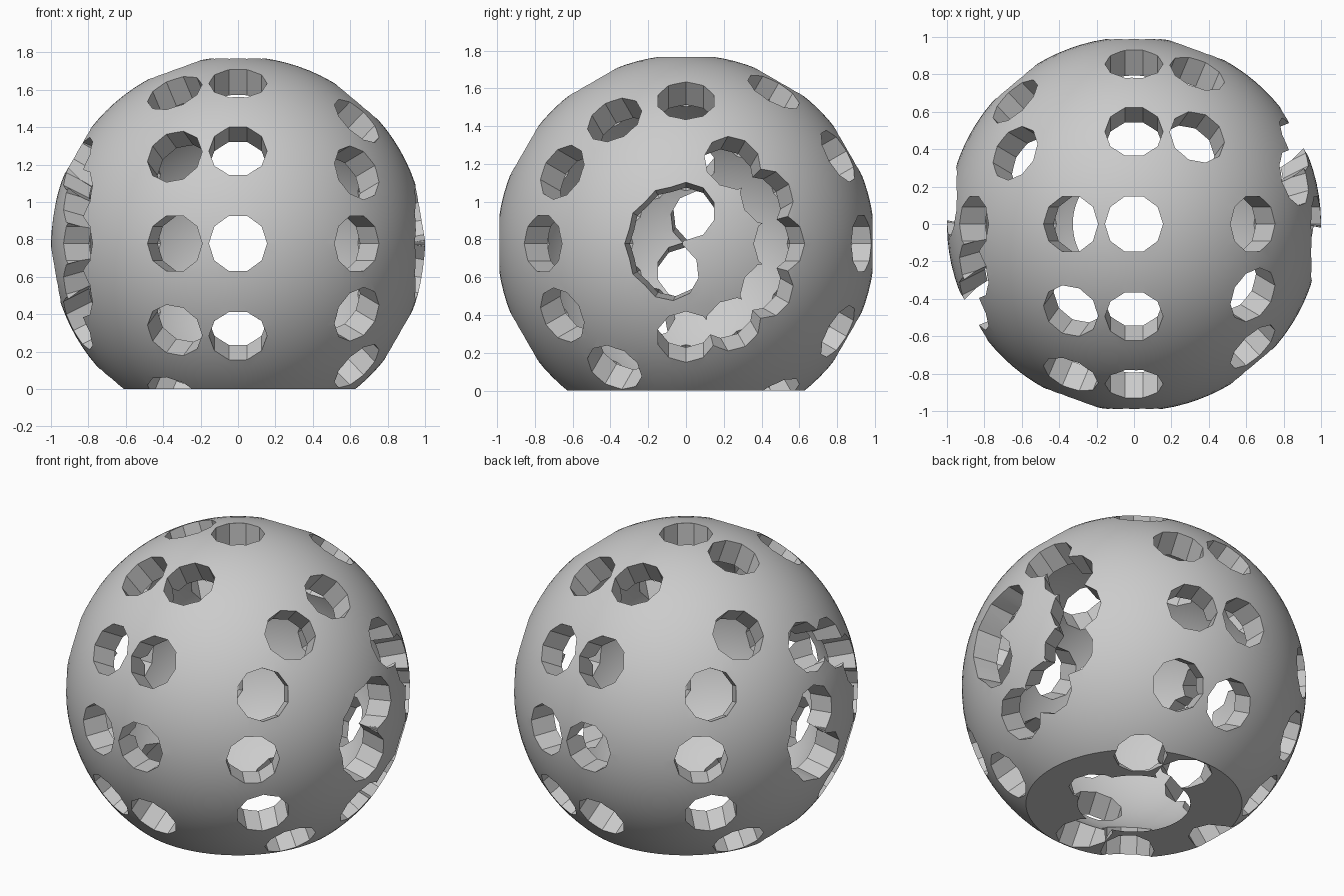
import bpy
import bmesh
from math import radians
from mathutils import Matrix

CENTRE_Z = 0.778
OUTER, INNER, HOLE = 1.0, 0.844, 0.1556

cube = bpy.data.objects.get("Cube")
if cube:
    bpy.data.objects.remove(cube, do_unlink=True)

grey = bpy.data.materials.new("plain grey")
grey.use_nodes = True
grey.diffuse_color = (0.6, 0.6, 0.6, 1)
grey.node_tree.nodes["Principled BSDF"].inputs["Base Color"].default_value = grey.diffuse_color


def make_object(name, bm, collection):
    mesh = bpy.data.meshes.new(name)
    bm.to_mesh(mesh)
    bm.free()
    mesh.materials.append(grey)
    obj = bpy.data.objects.new(name, mesh)
    collection.objects.link(obj)
    return obj


# Hollow shell: outer sphere plus an inward-facing inner sphere
bm = bmesh.new()
place = Matrix.Translation((0, 0, CENTRE_Z)) @ Matrix.Rotation(radians(1.1), 4, "Z")
bmesh.ops.create_uvsphere(bm, u_segments=96, v_segments=48, radius=OUTER, matrix=place)
outer_faces = set(bm.faces)
bmesh.ops.create_uvsphere(bm, u_segments=96, v_segments=48, radius=INNER, matrix=place)
bmesh.ops.reverse_faces(bm, faces=[f for f in bm.faces if f not in outer_faces])
shell = make_object("perforated_shell", bm, bpy.context.scene.collection)

# Flat base
cutters = bpy.data.collections.new("cutters")
bpy.context.scene.collection.children.link(cutters)
bm = bmesh.new()
bmesh.ops.create_cube(bm, size=3, matrix=Matrix.Translation((0, 0, -1.5)))
make_object("base_cutter", bm, cutters)

# Ten-sided holes right through: six turns about x for each alternating tilt
for tilt in (0, -20, 40, -60, 80):
    for step in range(6):
        bm = bmesh.new()
        turn = (Matrix.Translation((0, 0, CENTRE_Z))
                @ Matrix.Rotation(radians(30 * step), 4, "X")
                @ Matrix.Rotation(radians(tilt), 4, "Y")
                @ Matrix.Rotation(radians(90), 4, "Z"))
        bmesh.ops.create_cone(bm, cap_ends=True, segments=10, radius1=HOLE,
                              radius2=HOLE, depth=2.4, matrix=turn)
        make_object("hole_cutter", bm, cutters)

# Cut everything at once, bake the result and drop the cutters
mod = shell.modifiers.new("holes", "BOOLEAN")
mod.operation = "DIFFERENCE"
mod.solver = "MANIFOLD"
mod.operand_type = "COLLECTION"
mod.collection = cutters
bpy.context.view_layer.update()
baked = bpy.data.meshes.new_from_object(shell.evaluated_get(bpy.context.evaluated_depsgraph_get()))
shell.modifiers.clear()
shell.data = baked
for cutter in list(cutters.objects):
    bpy.data.objects.remove(cutter, do_unlink=True)
bpy.data.collections.remove(cutters)

# Smooth sphere surface with crisp hole edges
bpy.ops.object.select_all(action="DESELECT")
shell.select_set(True)
bpy.context.view_layer.objects.active = shell
bpy.ops.object.shade_smooth_by_angle(angle=radians(25))
